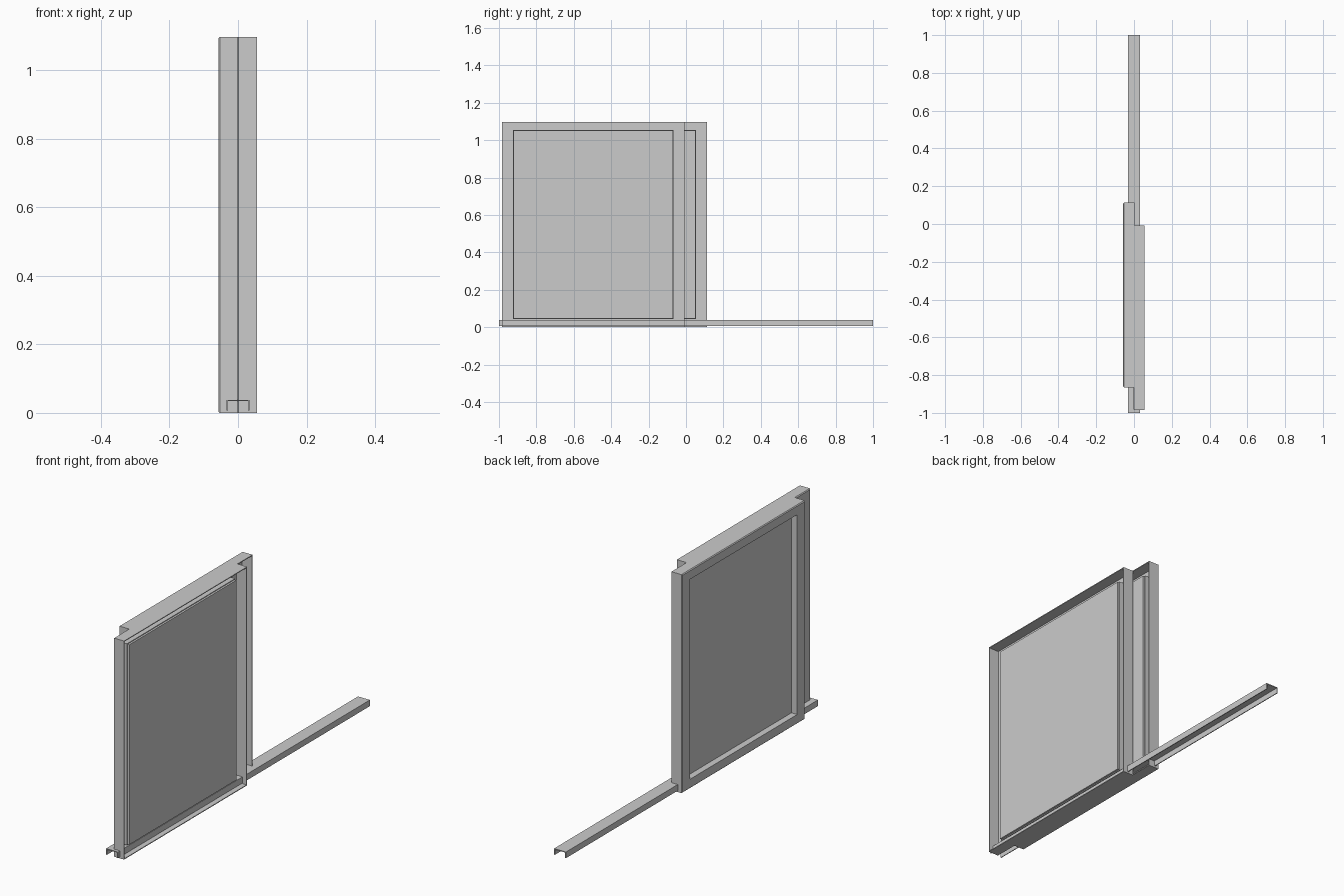
import bpy, bmesh

if "Cube" in bpy.data.objects:
    bpy.data.objects.remove(bpy.data.objects["Cube"])

DEPTH, HALF_Y, HALF_Z = 0.059, 0.4885, 0.549
T = 0.004            # sheet thickness
OPEN_Y, OPEN_Z = 0.063, 0.047   # border widths around the glass


def finish(name, bm):
    bmesh.ops.recalc_face_normals(bm, faces=bm.faces)
    mesh = bpy.data.meshes.new(name)
    bm.to_mesh(mesh)
    bm.free()
    ob = bpy.data.objects.new(name, mesh)
    bpy.context.collection.objects.link(ob)
    return ob


def sash(prefix, x0, yc):
    # folded sheet section: (side inset, top/bottom inset, depth from the outer face)
    section = [
        (0, 0, DEPTH), (0, 0, 0.004), (0.004, 0.004, 0),
        (OPEN_Y, OPEN_Z, 0), (OPEN_Y, OPEN_Z, 0.034),
        (OPEN_Y - T, OPEN_Z - T, 0.034), (OPEN_Y - T, OPEN_Z - T, T),
        (T, T, T), (T, T, DEPTH),
    ]
    bm = bmesh.new()
    rings = []
    for iy, iz, d in section:
        hy, hz = HALF_Y - iy, HALF_Z - iz
        rings.append([bm.verts.new((x0 + d, yc + sy * hy, HALF_Z + sz * hz))
                      for sy, sz in ((-1, -1), (1, -1), (1, 1), (-1, 1))])
    for a, b in zip(rings, rings[1:] + rings[:1]):
        for i in range(4):
            j = (i + 1) % 4
            bm.faces.new((a[i], a[j], b[j], b[i]))
    finish(prefix + "_sash_frame", bm)

    # pane seated on the inner return of the frame
    bm = bmesh.new()
    bmesh.ops.create_cube(bm, size=1)
    bmesh.ops.scale(bm, verts=bm.verts,
                    vec=(0.012, 2 * (HALF_Y - OPEN_Y), 2 * (HALF_Z - OPEN_Z)))
    pane = finish(prefix + "_pane", bm)
    pane.location = (x0 + 0.038, yc, HALF_Z)


# two identical overlapping sashes, open towards +x
sash("rear", -0.057, -0.376)
sash("front", -0.003, -0.496)

# inverted U guide rail
half, top, low = 0.033, 0.038, 0.007
outline = [(-half, low), (-half, top), (half, top), (half, low),
           (half - T, low), (half - T, top - T), (-half + T, top - T), (-half + T, low)]
bm = bmesh.new()
face = bm.faces.new([bm.verts.new((x, -1, z)) for x, z in outline])
ext = bmesh.ops.extrude_face_region(bm, geom=[face], use_keep_orig=True)
bmesh.ops.translate(bm, vec=(0, 2, 0),
                    verts=[v for v in ext["geom"] if isinstance(v, bmesh.types.BMVert)])
finish("guide_rail", bm)
